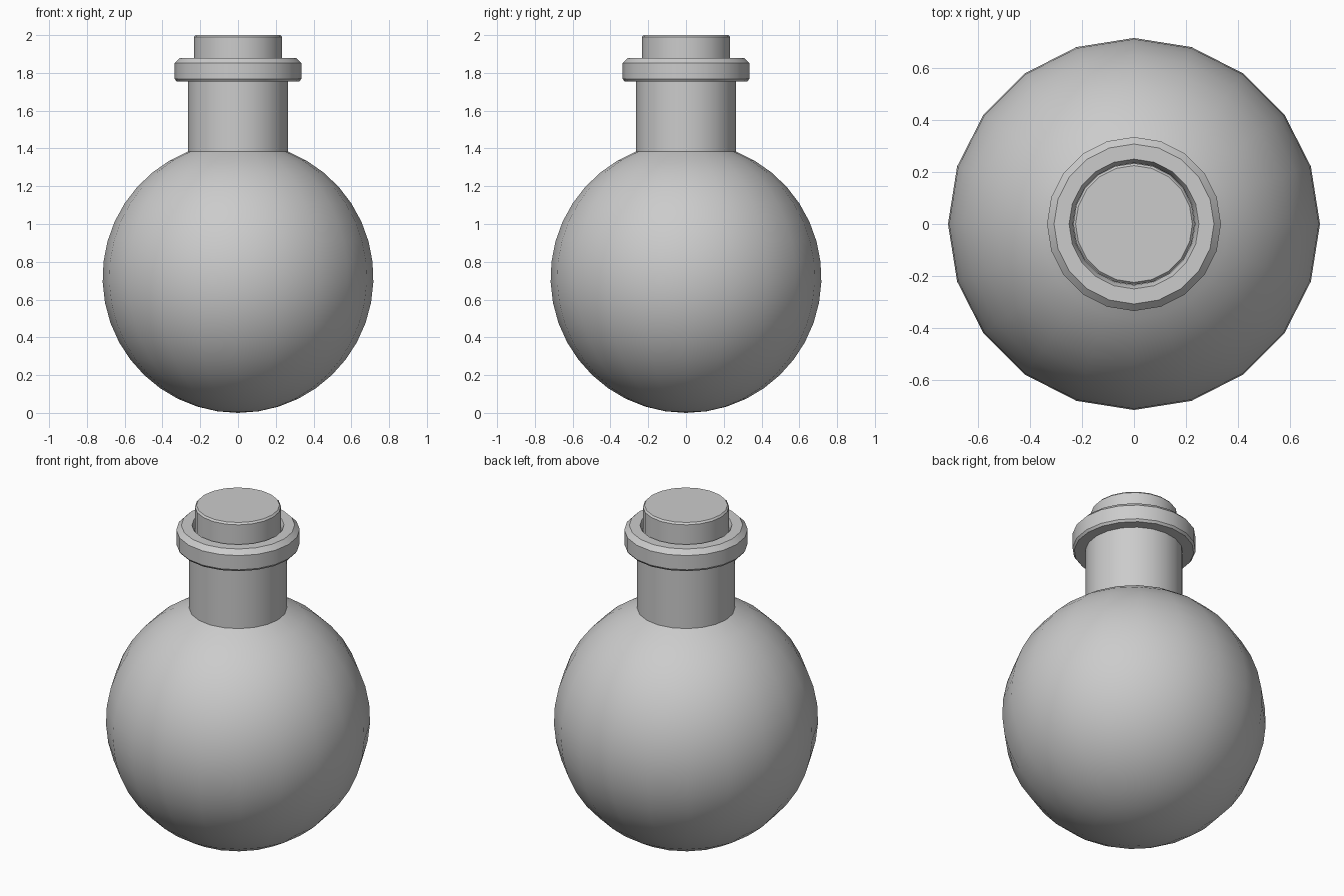
import bpy
import bmesh
from math import cos, sin, pi, radians, asin

cube = bpy.data.objects.get("Cube")
if cube:
    bpy.data.objects.remove(cube, do_unlink=True)

SIDES = 20
RADIUS = 0.717
NECK = 0.265

grey = bpy.data.materials.new("plain_grey")
grey.use_nodes = True
colour = (0.6, 0.6, 0.6, 1)
grey.diffuse_color = colour
grey.node_tree.nodes["Principled BSDF"].inputs["Base Color"].default_value = colour


def lathe(name, profile, angle):
    """Spin (radius, height) points around z; a zero radius makes a pole."""
    bm = bmesh.new()
    rings = []
    for r, z in profile:
        count = SIDES if r > 0 else 1
        rings.append([bm.verts.new((r * cos(2 * pi * i / SIDES),
                                    r * sin(2 * pi * i / SIDES), z))
                      for i in range(count)])
    for a, b in zip(rings, rings[1:]):
        for i in range(SIDES):
            j = (i + 1) % SIDES
            corners = [a[i % len(a)], a[j % len(a)], b[j % len(b)], b[i % len(b)]]
            bm.faces.new(list(dict.fromkeys(corners)))
    bmesh.ops.recalc_face_normals(bm, faces=bm.faces)
    mesh = bpy.data.meshes.new(name)
    bm.to_mesh(mesh)
    bm.free()
    mesh.materials.append(grey)
    obj = bpy.data.objects.new(name, mesh)
    bpy.context.collection.objects.link(obj)
    bpy.ops.object.select_all(action="DESELECT")
    obj.select_set(True)
    bpy.context.view_layer.objects.active = obj
    bpy.ops.object.shade_smooth_by_angle(angle=radians(angle))
    return obj


# Round body, open where the neck joins
STEPS = 18
end = pi - asin(NECK / RADIUS)
body = [(RADIUS * sin(end * i / STEPS), RADIUS - RADIUS * cos(end * i / STEPS))
        for i in range(STEPS + 1)]

# Neck and rolled lip, with the bore returning down inside
neck_and_lip = [(NECK, body[-1][1]), (NECK, 1.755), (0.325, 1.755), (0.335, 1.768),
                (0.335, 1.853), (0.308, 1.88), (0.25, 1.88), (0.235, 1.85),
                (0.235, 1.6)]

# Stopper with a small bevel on its top edge
stopper = [(0, 1.6), (0.234, 1.6), (0.234, 1.99), (0.225, 2.0), (0, 2.0)]

lathe("bottle_body", body, 40)
lathe("bottle_neck", neck_and_lip, 30)
lathe("stopper", stopper, 30)
